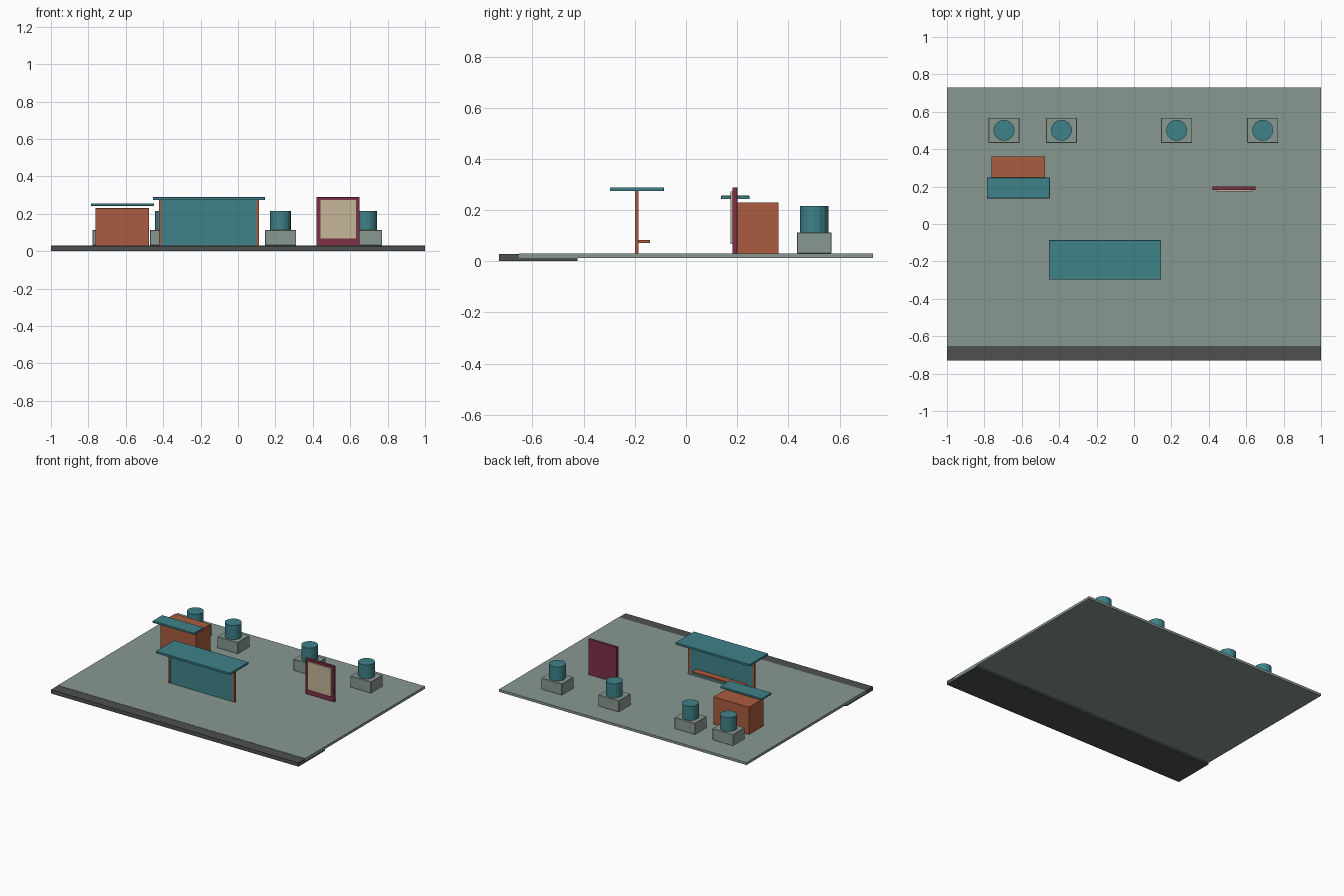
import bpy, bmesh
from mathutils import Matrix

if "Cube" in bpy.data.objects:
    bpy.data.objects.remove(bpy.data.objects["Cube"])


def material(name, rgb):
    """Flat colour given as 0-255 sRGB, stored as linear."""
    lin = [((c / 255 + 0.055) / 1.055) ** 2.4 for c in rgb]
    m = bpy.data.materials.new(name)
    m.diffuse_color = (*lin, 1)
    m.use_nodes = True
    m.node_tree.nodes["Principled BSDF"].inputs["Base Color"].default_value = m.diffuse_color
    return m


paving = material("paving grey green", (137, 152, 145))
asphalt = material("asphalt grey", (78, 80, 80))
teal = material("teal", (62, 130, 137))
rust = material("rust orange", (170, 91, 62))
maroon = material("maroon", (125, 48, 70))
cream = material("cream", (197, 182, 153))


def finish(name, bm, mat):
    mesh = bpy.data.meshes.new(name)
    bm.to_mesh(mesh)
    bm.free()
    mesh.materials.append(mat)
    ob = bpy.data.objects.new(name, mesh)
    bpy.context.collection.objects.link(ob)
    return ob


def box(name, mat, x, y, z, bevel=0):
    """Box from (min, max) ranges on each axis."""
    bm = bmesh.new()
    size = [r[1] - r[0] for r in (x, y, z)]
    mid = [(r[0] + r[1]) / 2 for r in (x, y, z)]
    bmesh.ops.create_cube(bm, size=1, matrix=Matrix.Translation(mid) @ Matrix.Diagonal((*size, 1)))
    if bevel:
        bmesh.ops.bevel(bm, geom=bm.edges[:], offset=bevel, segments=1, affect='EDGES')
    return finish(name, bm, mat)


def cylinder(name, mat, cx, cy, r, z, sides=16):
    bm = bmesh.new()
    bmesh.ops.create_cone(bm, cap_ends=True, segments=sides, radius1=r, radius2=r,
                          depth=z[1] - z[0],
                          matrix=Matrix.Translation((cx, cy, (z[0] + z[1]) / 2)))
    return finish(name, bm, mat)


G = 0.03  # paving level

# Ground: paved square with a road strip tucked under its front edge
box("paved_square", paving, (-1, 1), (-0.652, 0.73), (0.012, G))
box("road_base", asphalt, (-1, 1), (-0.73, -0.425), (0, 0.012))
box("road_edge", asphalt, (-1, 1), (-0.73, -0.652), (0.012, 0.028))

# Waiting shelter: back panel, posts, roof and bench
SX = -0.155
box("shelter_panel", teal, (SX - 0.253, SX + 0.253), (-0.198, -0.187), (G, 0.275))
for side, s in (("left", -1), ("right", 1)):
    xs = sorted((SX + s * 0.253, SX + s * 0.268))
    box("shelter_post_" + side, rust, xs, (-0.2, -0.185), (G, 0.275))
box("shelter_roof", teal, (SX - 0.3, SX + 0.3), (-0.298, -0.086), (0.274, 0.289), 0.001)
box("shelter_bench", rust, (SX - 0.205, SX + 0.205), (-0.187, -0.14), (0.072, 0.083))

# Market stall with a flat awning above its front
box("stall_body", rust, (-0.763, -0.475), (0.193, 0.362), (G, 0.23), 0.001)
box("stall_awning", teal, (-0.787, -0.45), (0.137, 0.248), (0.243, 0.256), 0.001)

# Notice board with a poster plate on the front
box("notice_board", maroon, (0.42, 0.65), (0.181, 0.201), (G, 0.289), 0.001)
box("notice_poster", cream, (0.44, 0.632), (0.173, 0.181), (0.067, 0.273))

# Row of planters with clipped round shrubs
for i, px in enumerate((-0.695, -0.388, 0.228, 0.688)):
    box(f"planter_{i}", paving, (px - 0.083, px + 0.083), (0.434, 0.568), (G, 0.113), 0.002)
    cylinder(f"shrub_{i}", teal, px, 0.501, 0.056, (0.113, 0.215))
